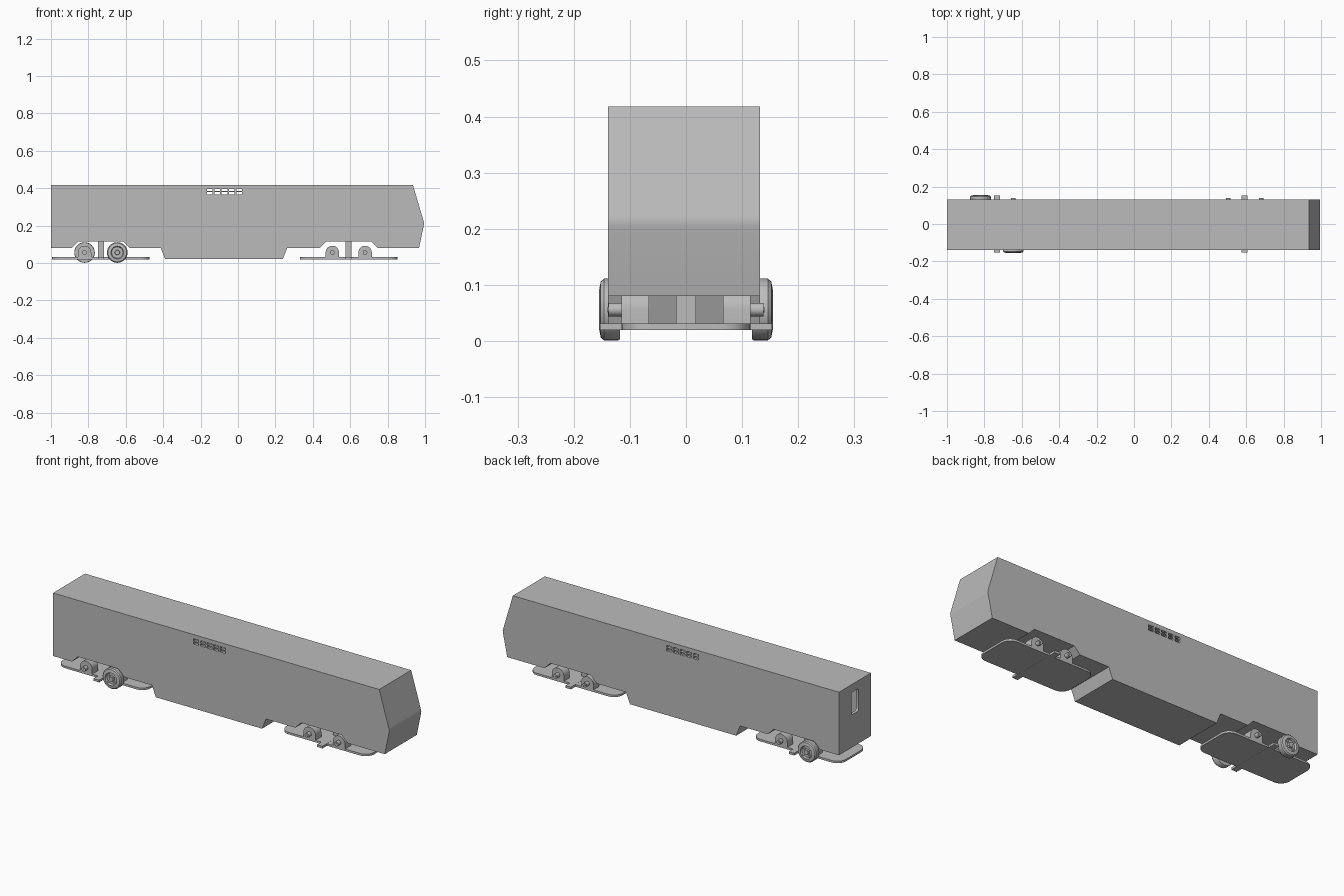
import bpy, bmesh, math
from mathutils import Matrix, Vector

cube = bpy.data.objects.get("Cube")
if cube:
    bpy.data.objects.remove(cube, do_unlink=True)

GREY = 0.5
grey = bpy.data.materials.new("plain grey")
grey.use_nodes = True
grey.diffuse_color = (GREY, GREY, GREY, 1)
grey.node_tree.nodes["Principled BSDF"].inputs["Base Color"].default_value = grey.diffuse_color


def finish(name, bm, smooth=None):
    bmesh.ops.recalc_face_normals(bm, faces=bm.faces)
    mesh = bpy.data.meshes.new(name)
    bm.to_mesh(mesh)
    bm.free()
    ob = bpy.data.objects.new(name, mesh)
    bpy.context.collection.objects.link(ob)
    mesh.materials.append(grey)
    if smooth:
        bpy.ops.object.select_all(action="DESELECT")
        ob.select_set(True)
        bpy.context.view_layer.objects.active = ob
        bpy.ops.object.shade_smooth_by_angle(angle=math.radians(smooth))
    return ob


def add_box(bm, lo, hi):
    lo, hi = Vector(lo), Vector(hi)
    m = Matrix.Translation((lo + hi) / 2) @ Matrix.Diagonal((*(hi - lo), 1))
    return bmesh.ops.create_cube(bm, size=1, matrix=m)["verts"]


def extrude_y(bm, profile, y0, y1):
    """Extrude a closed x-z profile from y0 to y1."""
    face = bm.faces.new([bm.verts.new((x, y0, z)) for x, z in profile])
    new = bmesh.ops.extrude_face_region(bm, geom=[face])["geom"]
    bmesh.ops.translate(bm, vec=(0, y1 - y0, 0),
                        verts=[v for v in new if isinstance(v, bmesh.types.BMVert)])


def round_edges(bm, verts, axis, radius, segments):
    """Bevel the edges of a box that run along one axis."""
    edges = {e for v in verts for e in v.link_edges
             if abs((e.verts[0].co - e.verts[1].co).normalized()[axis]) > 0.9}
    bmesh.ops.bevel(bm, geom=list(edges), offset=radius, segments=segments,
                    profile=0.5, affect="EDGES")


def cut(ob, cutter):
    cutter.hide_render = True
    mod = ob.modifiers.new("cut", "BOOLEAN")
    mod.operation, mod.solver, mod.object = "DIFFERENCE", "EXACT", cutter
    bpy.context.view_layer.objects.active = ob
    bpy.ops.object.modifier_apply(modifier=mod.name)
    bpy.data.objects.remove(cutter, do_unlink=True)


BOGIES = {"rear": -0.733, "front": 0.592}
AXLE = 0.0875          # axle distance from the bogie centre
AXLE_Z = 0.056
Y_RIGHT, Y_LEFT = -0.139, 0.132
FLOOR, SKIRT, ROOF = 0.08, 0.022, 0.418

# Car body: side profile with pointed nose, belly skirt and bogie recesses
profile = [(-1, ROOF), (0.935, ROOF), (0.992, 0.225), (0.995, 0.215),
           (0.994, 0.205), (0.968, FLOOR)]


def recess(cx):
    return [(cx + 0.155, FLOOR), (cx + 0.12, 0.115),
            (cx - 0.12, 0.115), (cx - 0.155, FLOOR)]


profile += recess(BOGIES["front"])
profile += [(0.263, FLOOR), (0.24, SKIRT), (-0.39, SKIRT), (-0.413, FLOOR)]
profile += recess(BOGIES["rear"]) + [(-1, FLOOR)]
bm = bmesh.new()
extrude_y(bm, profile, Y_RIGHT, Y_LEFT)
body = finish("car_body", bm)

# Hollow interior
bm = bmesh.new()
add_box(bm, (-0.985, Y_RIGHT + 0.015, 0.13), (0.92, Y_LEFT - 0.015, ROOF - 0.015))
cut(body, finish("cabin_cutter", bm))

# Vent slots through both sides and the end door window
bm = bmesh.new()
for i in range(5):
    x = -0.166 + i * 0.0395
    for z in (0.367, 0.384):
        add_box(bm, (x, -0.2, z), (x + 0.03, 0.2, z + 0.012))
window = add_box(bm, (-1.1, -0.035, 0.255), (-0.95, 0.028, 0.375))
round_edges(bm, window, 0, 0.012, 3)
cut(body, finish("opening_cutter", bm))
bpy.context.view_layer.objects.active = body
body.select_set(True)
bpy.ops.object.shade_smooth_by_angle(angle=math.radians(25))


def lathe_y(name, section, x, side):
    """Spin a (radius, y) section about an axle and place it on one side."""
    bm = bmesh.new()
    verts = [bm.verts.new((r, y, 0)) for r, y in section]
    edges = [bm.edges.new(pair) for pair in zip(verts, verts[1:])]
    bmesh.ops.spin(bm, geom=verts + edges, cent=(0, 0, 0), axis=(0, 1, 0),
                   angle=math.tau, steps=32)
    bmesh.ops.remove_doubles(bm, verts=bm.verts, dist=0.0001)
    bmesh.ops.transform(bm, verts=bm.verts,
                        matrix=Matrix.Translation((x, 0, AXLE_Z)) @ Matrix.Diagonal((1, side, 1, 1)))
    return finish(name, bm, 35)


WHEEL = [(0, 0.118), (0.053, 0.118), (0.055, 0.121), (0.055, 0.146), (0.05, 0.152),
         (0.034, 0.155), (0.03, 0.145), (0.014, 0.145), (0.012, 0.155), (0, 0.155)]
HUB = [(0, 0.11), (0.012, 0.11), (0.012, 0.138), (0.005, 0.138), (0.005, 0.14), (0, 0.14)]

for end, cx in BOGIES.items():
    # Rounded base plate
    bm = bmesh.new()
    plate = add_box(bm, (cx - 0.261, -0.115, 0.02), (cx + 0.261, 0.115, 0.031))
    round_edges(bm, plate, 2, 0.05, 8)
    finish(end + "_bogie_plate", bm, 35)

    # Pivot post and cross bar
    bm = bmesh.new()
    add_box(bm, (cx - 0.016, -0.018, 0.025), (cx + 0.016, 0.018, 0.12))
    finish(end + "_pivot_post", bm)
    bm = bmesh.new()
    add_box(bm, (cx - 0.016, -0.153, 0.0195), (cx + 0.016, 0.153, 0.0315))
    finish(end + "_cross_bar", bm)

    # Arched axle boxes with hubs
    arch = [(0.036 * math.cos(a), AXLE_Z + 0.036 * math.sin(a))
            for a in (math.pi * i / 16 for i in range(17))]
    arch += [(-0.036, 0.03), (0.036, 0.03)]
    for side, side_name in ((1, "left"), (-1, "right")):
        for dx, place in ((AXLE, "fore"), (-AXLE, "aft")):
            bm = bmesh.new()
            extrude_y(bm, [(cx + dx + x, z) for x, z in arch], 0.066 * side, 0.115 * side)
            tag = "_".join((end, place, side_name))
            finish(tag + "_axle_box", bm, 35)
            lathe_y(tag + "_hub", HUB, cx + dx, side)

# The two mounted wheels, set diagonally on the rear bogie, with short spokes
for side, side_name in ((1, "left"), (-1, "right")):
    x = BOGIES["rear"] - side * AXLE
    lathe_y(side_name + "_wheel", WHEEL, x, side)
    bm = bmesh.new()
    for i in range(4):
        spoke = add_box(bm, (0.01, 0.142 * side, -0.004), (0.032, 0.151 * side, 0.004))
        bmesh.ops.transform(bm, verts=spoke,
                            matrix=Matrix.Translation((x, 0, AXLE_Z))
                            @ Matrix.Rotation(i * math.pi / 2 + math.pi / 4, 4, "Y"))
    finish(side_name + "_wheel_spokes", bm)
